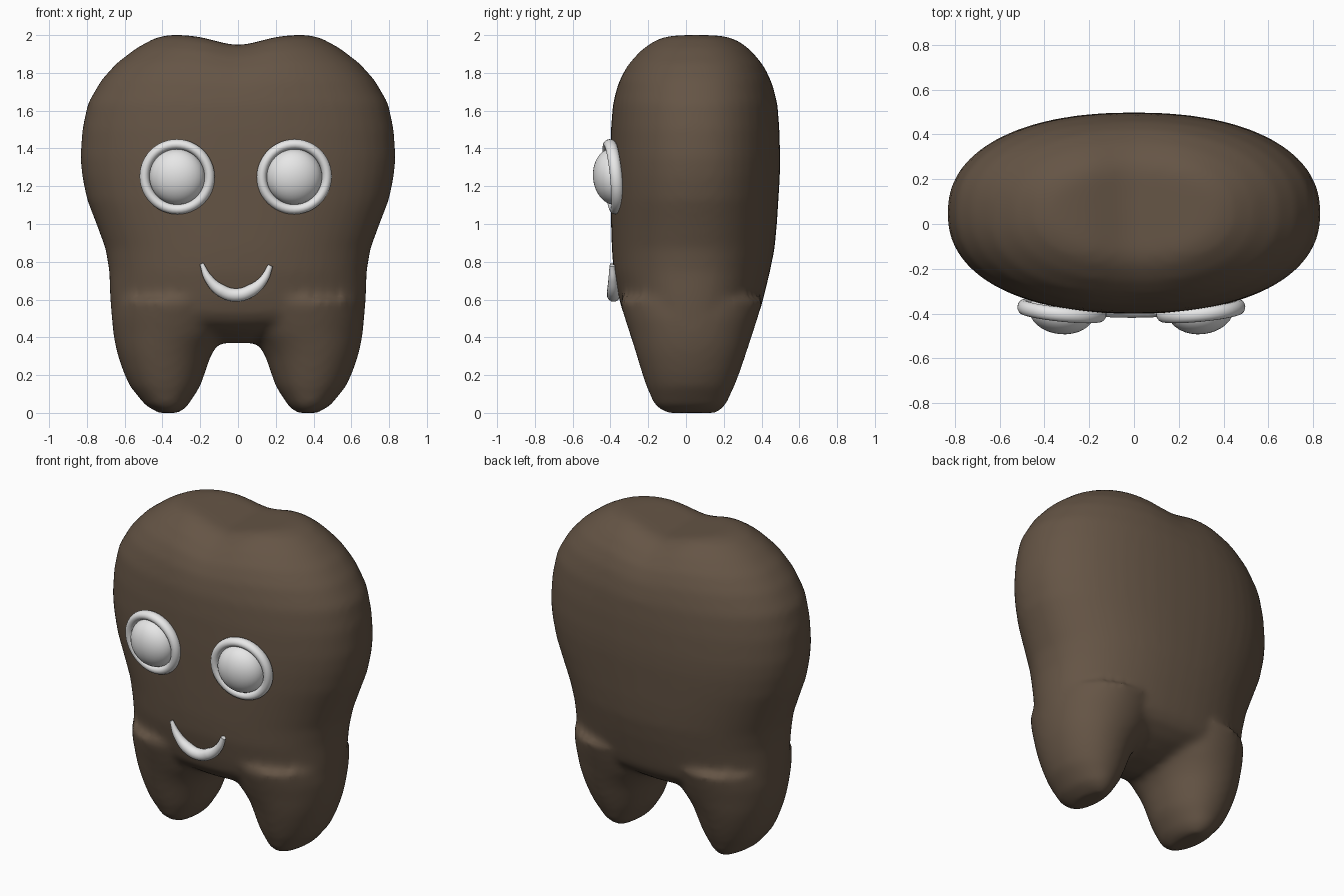
import bpy, bmesh
from math import sin, cos, pi, exp, copysign
from mathutils import Matrix, Vector

if "Cube" in bpy.data.objects:
    bpy.data.objects.remove(bpy.data.objects["Cube"])


def material(name, rgb):
    m = bpy.data.materials.new(name)
    m.use_nodes = True
    m.diffuse_color = (*rgb, 1)
    m.node_tree.nodes["Principled BSDF"].inputs["Base Color"].default_value = (*rgb, 1)
    return m


BROWN = material("warm brown", (0.13, 0.09, 0.06))
WHITE = material("soft white", (0.8, 0.8, 0.8))


def add_object(name, bm, mat):
    mesh = bpy.data.meshes.new(name)
    bm.to_mesh(mesh)
    bm.free()
    ob = bpy.data.objects.new(name, mesh)
    bpy.context.collection.objects.link(ob)
    mesh.materials.append(mat)
    mesh.polygons.foreach_set("use_smooth", [True] * len(mesh.polygons))
    return ob


def interp(table, z):
    """Linear lookup in rows sorted by height."""
    for (z0, *a), (z1, *b) in zip(table, table[1:]):
        if z <= z1:
            t = max(0, (z - z0) / (z1 - z0))
            return [p + (q - p) * t for p, q in zip(a, b)]
    return list(table[-1][1:])


# Depth of the tooth by height: front y, back y
DEPTH = [(0, -.11, .17), (.05, -.18, .22), (.2, -.23, .28), (.35, -.275, .33),
         (.55, -.34, .395), (.7, -.38, .435), (.9, -.395, .475), (1.3, -.402, .5),
         (1.6, -.395, .492), (1.75, -.365, .462), (1.85, -.32, .42),
         (1.93, -.255, .36), (1.98, -.19, .3), (2, -.14, .25)]


def loft(bm, sections, n=48, power=2.25):
    """Skin rounded rings given as (z, x min, x max, depth scale)."""
    rings = []
    for z, x0, x1, s in sections:
        f, b = interp(DEPTH, z)
        cy, ry = (f + b) / 2, (b - f) / 2 * s
        ring = []
        for i in range(n):
            c, d = cos(2 * pi * i / n), sin(2 * pi * i / n)
            ring.append(bm.verts.new((
                (x0 + x1) / 2 + (x1 - x0) / 2 * copysign(abs(c) ** (2 / power), c),
                cy + ry * copysign(abs(d) ** (2 / power), d), z)))
        rings.append(ring)
    for r, q in zip(rings, rings[1:]):
        for i in range(n):
            j = (i + 1) % n
            bm.faces.new((r[i], r[j], q[j], q[i]))
    bm.faces.new(rings[0][::-1])
    bm.faces.new(rings[-1])


# Tooth body: crown, with a flat top made of shrinking rings
bm = bmesh.new()
CROWN = [(.37, .12, .25), (.39, .2, .5), (.43, .34, .78), (.48, .56, .95), (.53, .672, 1),
         (.6, .677, 1), (.75, .682, 1), (.87, .702, 1), (1, .75, 1), (1.13, .8, 1),
         (1.25, .825, 1), (1.35, .835, 1), (1.5, .825, 1), (1.64, .795, 1), (1.76, .725, 1),
         (1.85, .645, 1), (1.93, .54, 1), (1.98, .45, 1), (2, .38, 1)]
CROWN += [(2.003, .38 * k, k) for k in (.8, .6, .4, .2, .05)]
loft(bm, [(z, -w, w, s) for z, w, s in CROWN])

# Groove across the top between the two cusps
for v in bm.verts:
    lift = min(1, max(0, (v.co.z - 1.6) / .4))
    v.co.z -= .055 * exp(-(v.co.x / .17) ** 2) * lift

# Two roots
ROOT = [(0, .31, .42), (.04, .265, .49), (.14, .2, .572), (.22, .172, .608), (.3, .145, .635),
        (.36, .11, .65), (.42, .06, .66), (.5, .03, .668), (.6, .02, .66)]
for side in (-1, 1):
    loft(bm, [(z, *sorted((side * a, side * b)), 1) for z, a, b in ROOT], power=2.1)
bmesh.ops.recalc_face_normals(bm, faces=bm.faces)
body = add_object("tooth_body", bm, BROWN)

# Fuse crown and roots into one soft skin
fuse = body.modifiers.new("fuse", 'REMESH')
fuse.mode = 'VOXEL'
fuse.voxel_size = .022
fuse.use_smooth_shade = True
soften = body.modifiers.new("soften", 'SMOOTH')
soften.factor = .5
soften.iterations = 8


def add_torus(name, major, minor, matrix, n=48, m=16):
    bm = bmesh.new()
    rings = [[bm.verts.new(matrix @ Vector((
        (major + minor * cos(2 * pi * j / m)) * cos(2 * pi * i / n),
        minor * sin(2 * pi * j / m) * 1.2,
        (major + minor * cos(2 * pi * j / m)) * sin(2 * pi * i / n))))
        for j in range(m)] for i in range(n)]
    for i in range(n):
        for j in range(m):
            a, b = rings[i], rings[(i + 1) % n]
            k = (j + 1) % m
            bm.faces.new((a[j], a[k], b[k], b[j]))
    bmesh.ops.recalc_face_normals(bm, faces=bm.faces)
    return add_object(name, bm, WHITE)


# Eyes: a tilted ring around a flattened ball
for name, x, turn in (("right", -.322, -.1), ("left", .298, .1)):
    place = (Matrix.Translation((x, -.387, 1.25)) @ Matrix.Rotation(turn, 4, 'Z')
             @ Matrix.Rotation(.1, 4, 'X'))
    add_torus(name + "_eye_ring", .173, .027, place)
    bm = bmesh.new()
    bmesh.ops.create_uvsphere(bm, u_segments=32, v_segments=20, radius=1,
                              matrix=place @ Matrix.Diagonal((.148, .105, .148, 1)))
    add_object(name + "_eyeball", bm, WHITE)

# Smile: a tapering tube
SMILE = [(-.193, .79, .3), (-.155, .71, .65), (-.09, .648, .95), (-.01, .624, 1),
         (.07, .648, .95), (.135, .705, .65), (.172, .78, .4)]
curve = bpy.data.curves.new("smile", 'CURVE')
curve.dimensions = '3D'
curve.bevel_depth = .036
curve.bevel_resolution = 5
curve.use_fill_caps = True
spline = curve.splines.new('BEZIER')
spline.bezier_points.add(len(SMILE) - 1)
for p, (x, z, r) in zip(spline.bezier_points, SMILE):
    p.co = (x, -.383 - .05 * (z - .62), z)
    p.radius = r
    p.handle_left_type = p.handle_right_type = 'AUTO'
smile = bpy.data.objects.new("smile", curve)
bpy.context.collection.objects.link(smile)
curve.materials.append(WHITE)
